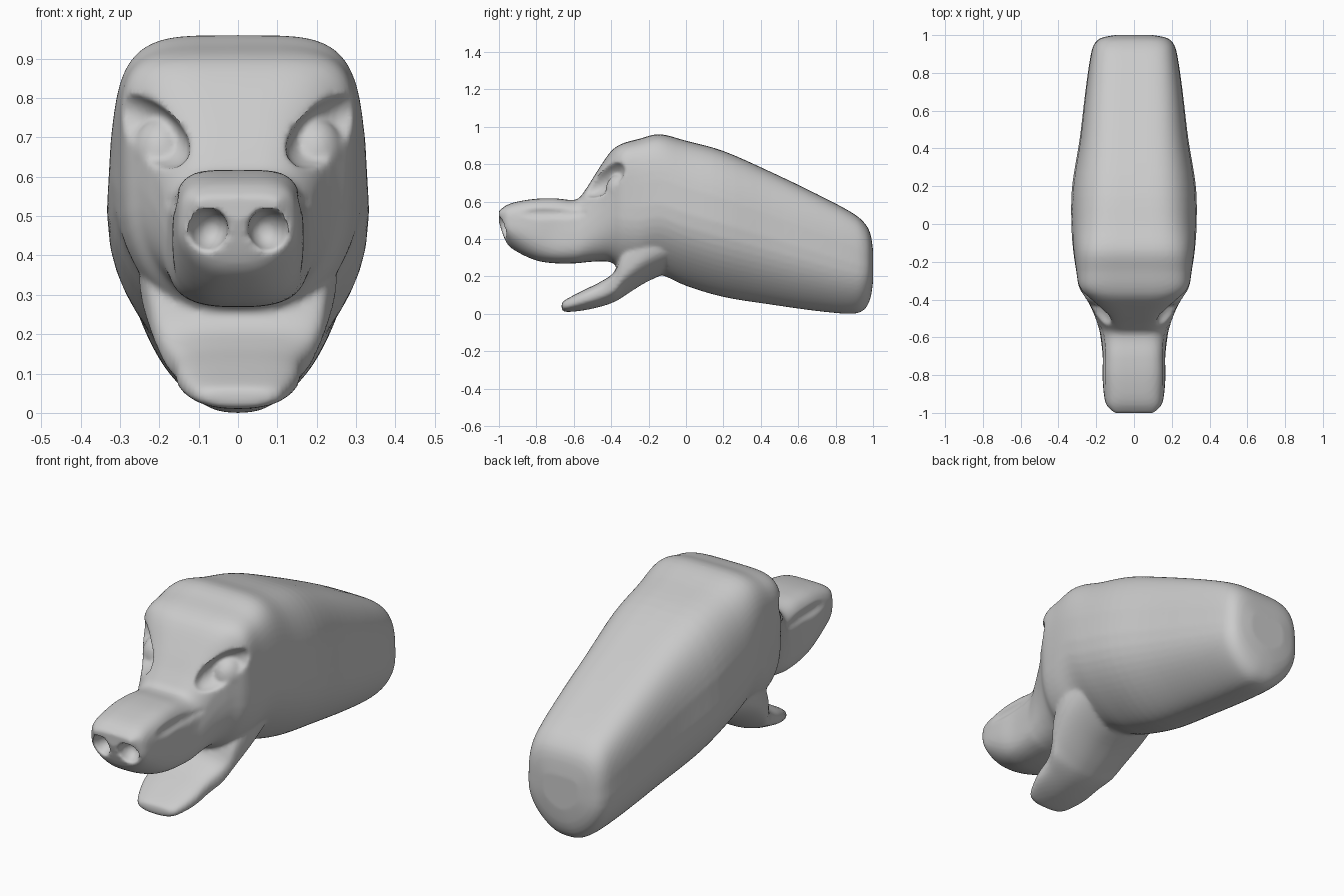
import bpy
import bmesh
import math
from mathutils import Vector, Matrix

default_cube = bpy.data.objects.get("Cube")
if default_cube:
    bpy.data.objects.remove(default_cube, do_unlink=True)

SIDES = 64
STEPS = 4


def make_object(name, bm):
    mesh = bpy.data.meshes.new(name)
    bmesh.ops.recalc_face_normals(bm, faces=bm.faces)
    bm.to_mesh(mesh)
    bm.free()
    obj = bpy.data.objects.new(name, mesh)
    bpy.context.collection.objects.link(obj)
    return obj


def catmull(a, b, c, d, t):
    return b + 0.5 * t * (c - a + t * (2 * a - 5 * b + 4 * c - d + t * (3 * (b - c) + d - a)))


def refine(rows):
    """Insert smooth in-between sections."""
    out = []
    last = len(rows) - 1
    for i in range(last):
        group = [rows[max(0, min(last, i + k))] for k in (-1, 0, 1, 2)]
        for step in range(STEPS):
            out.append([catmull(*values, step / STEPS) for values in zip(*group)])
    out.append(rows[-1])
    return out


def ring(section, power_low, power_top):
    """Rounded box section whose width varies from bottom to middle to top."""
    y, low, high, w_low, w_mid, w_top = section
    points = []
    for i in range(SIDES):
        angle = math.tau * i / SIDES
        c, s = math.cos(angle), math.sin(angle)
        power, edge = (power_top, w_top) if s > 0 else (power_low, w_low)
        across = math.copysign(abs(c) ** (2 / power), c)
        up = math.copysign(abs(s) ** (2 / power), s)
        width = w_mid + (edge - w_mid) * up * up
        points.append((width * across, y, (low + high) / 2 + up * (high - low) / 2))
    return points


def loft(name, rows, power_low, power_top):
    bm = bmesh.new()
    rings = [[bm.verts.new(p) for p in ring(row, power_low, power_top)] for row in refine(rows)]
    for a, b in zip(rings, rings[1:]):
        for i in range(SIDES):
            j = (i + 1) % SIDES
            bm.faces.new((a[i], a[j], b[j], b[i]))
    bm.faces.new(rings[0])
    bm.faces.new(rings[-1])
    return make_object(name, bm)


def ellipsoid_pair(name, centre, radii, turn_y=0, turn_z=0):
    """Mirrored pair of ellipsoids, one on each side of the head."""
    bm = bmesh.new()
    for side in (1, -1):
        rot = Matrix.Rotation(turn_z * side, 4, 'Z') @ Matrix.Rotation(turn_y * side, 4, 'Y')
        place = Matrix.Translation(Vector((centre[0] * side, centre[1], centre[2])))
        bmesh.ops.create_uvsphere(bm, u_segments=32, v_segments=20, radius=1,
                                  matrix=place @ rot @ Matrix.Diagonal((*radii, 1)))
    return make_object(name, bm)


def apply(obj, kind, **settings):
    modifier = obj.modifiers.new(kind.title(), kind)
    for key, value in settings.items():
        setattr(modifier, key, value)
    bpy.context.view_layer.objects.active = obj
    bpy.ops.object.modifier_apply(modifier=modifier.name)


def combine(obj, other, operation):
    other.hide_render = True
    apply(obj, 'BOOLEAN', object=other, operation=operation, solver='EXACT')
    bpy.data.objects.remove(other, do_unlink=True)


# Snout, skull and neck: y, bottom, top, then half widths low, middle, top
head = loft("head_and_neck", [
    (-1, .49, .55, .08, .1, .12),
    (-.96, .38, .58, .1, .145, .14),
    (-.9, .33, .6, .125, .16, .145),
    (-.8, .285, .615, .165, .167, .155),
    (-.7, .27, .617, .195, .165, .155),
    (-.59, .27, .61, .205, .178, .15),
    (-.54, .275, .66, .205, .19, .14),
    (-.47, .28, .77, .21, .215, .17),
    (-.4, .275, .87, .22, .25, .25),
    (-.34, .23, .91, .22, .285, .315),
    (-.25, .2, .935, .21, .305, .315),
    (-.14, .21, .96, .19, .322, .3),
    (0, .15, .925, .17, .332, .275),
    (.2, .09, .87, .17, .328, .26),
    (.45, .05, .76, .16, .288, .24),
    (.7, .015, .64, .15, .258, .225),
    (.88, 0, .545, .14, .232, .21),
    (.95, .02, .49, .13, .212, .195),
    (.985, .08, .43, .1, .175, .16),
    (1, .17, .34, .05, .1, .1),
], 2.8, 4.5)

# Open lower jaw
jaw = loft("lower_jaw", [
    (-.665, .025, .055, .05, .07, .07),
    (-.645, .01, .075, .085, .11, .11),
    (-.55, .018, .125, .1, .15, .15),
    (-.45, .04, .175, .11, .165, .17),
    (-.38, .065, .23, .12, .195, .225),
    (-.33, .095, .36, .14, .225, .25),
    (-.22, .165, .48, .17, .25, .27),
    (-.1, .22, .52, .15, .24, .25),
], 2.6, 3.4)
combine(head, jaw, 'UNION')

# Long hollows below the flat top of the snout
combine(head, ellipsoid_pair("snout_groove", (.187, -.75, .54), (.04, .22, .04)), 'DIFFERENCE')

# Eye hollows under slanting brows, with the eyes set inside
combine(head, ellipsoid_pair("eye_hollow", (.255, -.45, .725), (.17, .1, .075), -.5, .7), 'DIFFERENCE')
combine(head, ellipsoid_pair("eyes", (.195, -.345, .66), (.075, .085, .09)), 'UNION')

# Nostrils
combine(head, ellipsoid_pair("nostrils", (.078, -.99, .465), (.05, .08, .055), -.4, .2), 'DIFFERENCE')

# Blend all parts into one skin
apply(head, 'REMESH', mode='VOXEL', voxel_size=.01)
apply(head, 'SMOOTH', factor=.5, iterations=5)
bpy.ops.object.select_all(action='DESELECT')
head.select_set(True)
bpy.ops.object.shade_smooth_by_angle(angle=math.radians(45))
